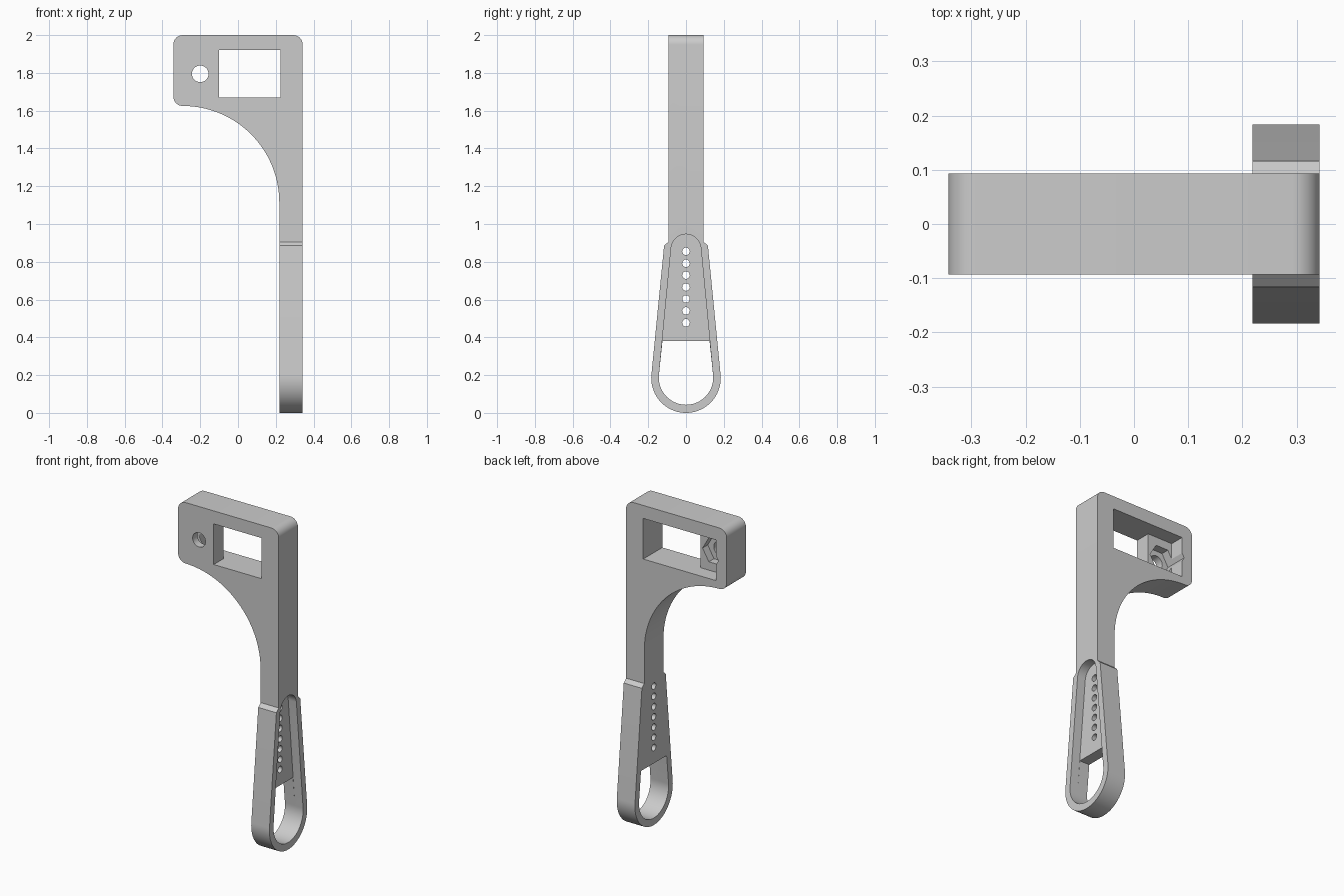
import bpy, bmesh, math
from mathutils import Vector

if "Cube" in bpy.data.objects:
    bpy.data.objects.remove(bpy.data.objects["Cube"])


def arc(cx, cy, r, a0, a1, n=12):
    """Points of an arc, angles in degrees."""
    return [(cx + r * math.cos(math.radians(a0 + (a1 - a0) * i / n)),
             cy + r * math.sin(math.radians(a0 + (a1 - a0) * i / n))) for i in range(n + 1)]


def circle(cx, cy, r, n=32):
    return arc(cx, cy, r, 0, 360, n)[:-1]


def rect(u0, u1, v0, v1):
    return [(u0, v0), (u1, v0), (u1, v1), (u0, v1)]


def prism(name, pts, axis, lo, hi):
    """Extrude a profile: (x, z) along y, or (y, z) along x."""
    bm = bmesh.new()
    place = (lambda u, v: (lo, u, v)) if axis == 'x' else (lambda u, v: (u, lo, v))
    face = bm.faces.new([bm.verts.new(place(u, v)) for u, v in pts])
    out = bmesh.ops.extrude_face_region(bm, geom=[face])
    shift = Vector((hi - lo, 0, 0)) if axis == 'x' else Vector((0, hi - lo, 0))
    for v in out['geom']:
        if isinstance(v, bmesh.types.BMVert):
            v.co += shift
    bmesh.ops.recalc_face_normals(bm, faces=bm.faces)
    me = bpy.data.meshes.new(name)
    bm.to_mesh(me)
    bm.free()
    ob = bpy.data.objects.new(name, me)
    bpy.context.collection.objects.link(ob)
    return ob


def combine(ob, other, op):
    """Apply a boolean and remove the helper object."""
    m = ob.modifiers.new(op, 'BOOLEAN')
    m.operation, m.object, m.solver = op, other, 'EXACT'
    bpy.context.view_layer.objects.active = ob
    bpy.ops.object.modifier_apply(modifier=m.name)
    bpy.data.objects.remove(other)


X0, X1, XS, Y = -0.3425, 0.3425, 0.219, 0.093

# Bracket head and stem, with the large concave curve
r = 0.05
head = (arc(X1 - r, 2 - r, r, 0, 90, 8) + arc(X0 + r, 2 - r, r, 90, 180, 8)
        + arc(X0 + r, 1.625 + r, r, 180, 270, 8)
        + arc(X0 + r, 1.114, 0.511, 90, 0, 32)[1:]
        + [(XS, 0.7), (X1, 0.7)])
bracket = prism("hook_bracket", head, 'y', -Y, Y)

# Tapered loop at the bottom
tilt = 5.5
foot = ([(-0.093, 0.906), (-0.116, 0.885)]
        + arc(0, 0.184, 0.184, 180 - tilt, 360 + tilt, 40)
        + [(0.116, 0.885), (0.093, 0.906)])
combine(bracket, prism("foot", foot, 'x', XS, X1), 'UNION')

# Head openings: window, recess behind it, bolt hole and hex nut pocket
zc = 1.795
cuts = [prism("window", rect(-0.10, 0.226, 1.67, 1.92), 'y', -0.3, 0.3),
        prism("recess", rect(-0.27, -0.09, 1.67, 1.92), 'y', 0.003, 0.3),
        prism("bolt_hole", circle(-0.2, zc, 0.044), 'y', -0.3, 0.1),
        prism("nut_pocket", circle(-0.2, zc, 0.085, 6), 'y', -0.047, 0.1)]

# Loop openings: recessed slot, through hole below the plate
low = arc(0, 0.187, 0.144, 180 - tilt, 360 + tilt, 40)
slot = low + arc(0, 0.867, 0.079, tilt, 180 - tilt, 24)
cuts += [prism("slot", slot, 'x', 0.287, 0.5),
         prism("loop_hole", low + [(0.1247, 0.38), (-0.1247, 0.38)], 'x', 0.1, 0.3)]

# Row of small holes in the plate
cuts += [prism("pin_hole", circle(0, 0.477 + i * 0.063, 0.02, 20), 'x', 0.1, 0.32)
         for i in range(7)]

for c in cuts:
    combine(bracket, c, 'DIFFERENCE')

bpy.ops.object.select_all(action='DESELECT')
bracket.select_set(True)
bpy.context.view_layer.objects.active = bracket
bpy.ops.object.shade_smooth_by_angle(angle=math.radians(25))
